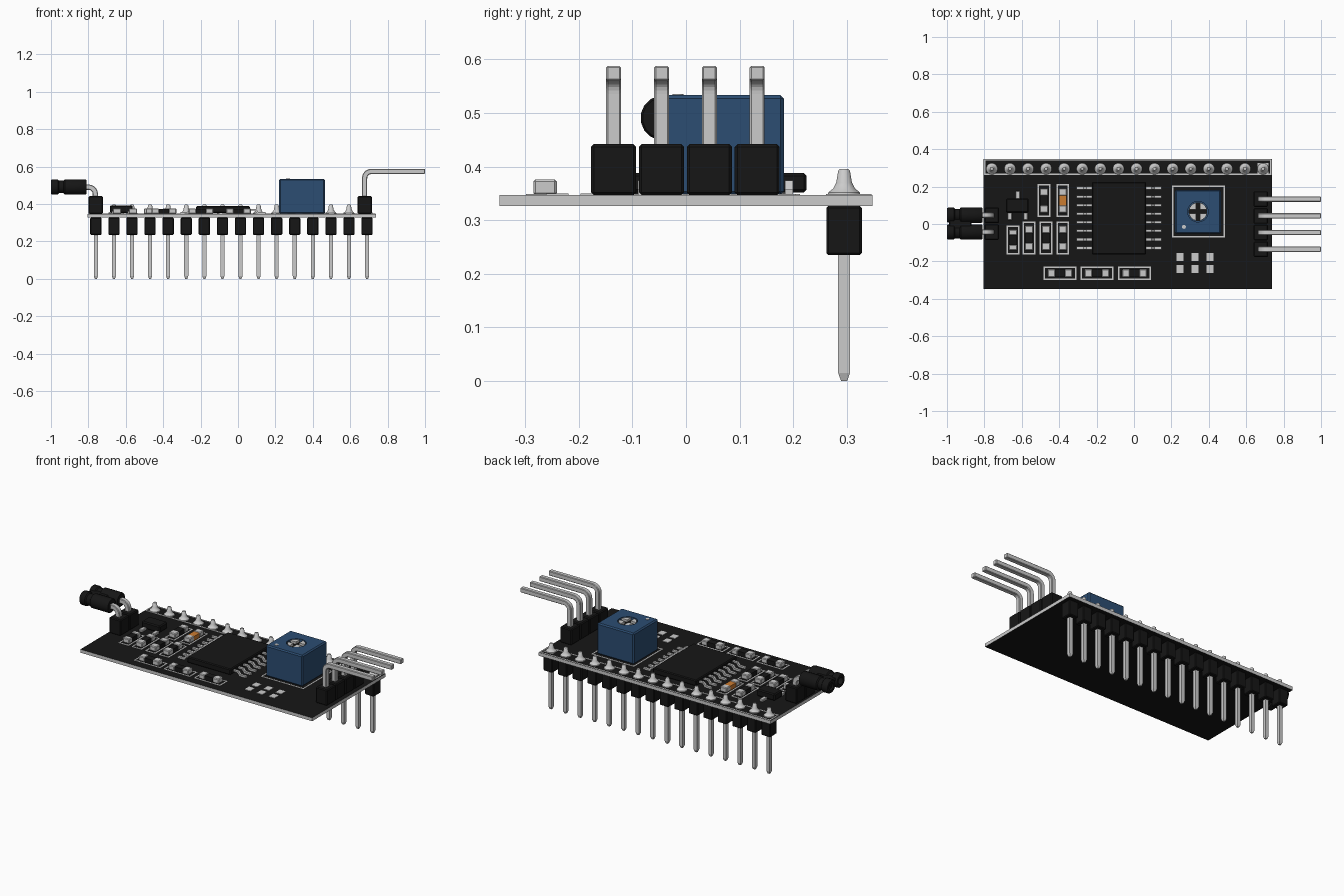
import bpy, bmesh
from math import cos, sin, pi
from mathutils import Vector, Matrix

if "Cube" in bpy.data.objects:
    bpy.data.objects.remove(bpy.data.objects["Cube"])

def mat(name, rgb):
    m = bpy.data.materials.new(name)
    m.diffuse_color = (*rgb, 1)
    m.use_nodes = True
    m.node_tree.nodes["Principled BSDF"].inputs["Base Color"].default_value = m.diffuse_color
    return m

BLACK = mat("black_plastic", (0.008, 0.008, 0.008))
BLUE = mat("blue_plastic", (0.025, 0.075, 0.17))
ORANGE = mat("orange_lens", (0.6, 0.2, 0.03))
TOP = 0.347

def finish(name, bm, m=None, bevel=0, smooth=False):
    bmesh.ops.recalc_face_normals(bm, faces=bm.faces)
    if bevel:
        bmesh.ops.bevel(bm, geom=list(bm.edges), offset=bevel, segments=1,
                        affect='EDGES', clamp_overlap=True)
    me = bpy.data.meshes.new(name)
    bm.to_mesh(me)
    bm.free()
    ob = bpy.data.objects.new(name, me)
    bpy.context.collection.objects.link(ob)
    if m:
        me.materials.append(m)
    if smooth:
        bpy.ops.object.select_all(action='DESELECT')
        ob.select_set(True)
        bpy.context.view_layer.objects.active = ob
        bpy.ops.object.shade_smooth_by_angle(angle=0.7)
    return ob

def boxes(name, specs, m=None, bevel=0):
    """specs: (x0, x1, y0, y1, z0, z1) for each box"""
    bm = bmesh.new()
    for x0, x1, y0, y1, z0, z1 in specs:
        M = Matrix.Translation(((x0+x1)/2, (y0+y1)/2, (z0+z1)/2)) @ \
            Matrix.Diagonal((x1-x0, y1-y0, z1-z0, 1))
        bmesh.ops.create_cube(bm, size=1, matrix=M)
    return finish(name, bm, m, bevel)

def lathe(name, profile, places, m=None, axis='Z', n=16):
    """profile: (radius, height) pairs, copied at each place"""
    bm = bmesh.new()
    for p in places:
        rings = []
        for r, h in profile:
            ring = []
            for i in range(n):
                a = 2*pi*(i+.5)/n
                v = (r*cos(a), r*sin(a), h) if axis == 'Z' else (h, r*cos(a), r*sin(a))
                ring.append(bm.verts.new(Vector(v) + Vector(p)))
            rings.append(ring)
        for a, b in zip(rings, rings[1:]):
            for i in range(n):
                bm.faces.new((a[i], a[(i+1) % n], b[(i+1) % n], b[i]))
        bm.faces.new(rings[0])
        bm.faces.new(rings[-1])
    return finish(name, bm, m, smooth=True)

def prisms(name, outline, ys, width, bevel=0, m=None):
    """xz outline given thickness along y at each y position"""
    bm = bmesh.new()
    for y in ys:
        f = bm.faces.new([bm.verts.new((x, y-width/2, z)) for x, z in outline])
        r = bmesh.ops.extrude_face_region(bm, geom=[f])
        bmesh.ops.translate(bm, vec=(0, width, 0),
                            verts=[v for v in r['geom'] if isinstance(v, bmesh.types.BMVert)])
    return finish(name, bm, m, bevel)

def frame(x, y, w, h, t=0.008):
    x0, x1, y0, y1 = x-w/2, x+w/2, y-h/2, y+h/2
    z = (TOP-.001, TOP+.002)
    return [(x0, x1, y0, y0+t, *z), (x0, x1, y1-t, y1, *z),
            (x0, x0+t, y0+t, y1-t, *z), (x1-t, x1, y0+t, y1-t, *z)]

# circuit board: black faces, bare grey edge
board = boxes("circuit_board", [(-.805, .737, -.348, .348, .327, TOP)])
board.data.materials.append(mat("board_edge", (.55, .55, .55)))
board.data.materials.append(BLACK)
for p in board.data.polygons:
    p.material_index = 1 if abs(p.normal.z) > .5 else 0

# bottom pin row with solder cones
xs = [-.76 + i*1.45/15 for i in range(16)]
boxes("row_housings", [(x-.03, x+.03, .262, .328, .235, .327) for x in xs], BLACK, .004)
bm = bmesh.new()
for x in xs:
    for z, h, r1, r2 in ((.0075, .015, .008, .0155), (.18, .33, .0155, .0155)):
        bmesh.ops.create_cone(bm, cap_ends=True, segments=4, radius1=r1, radius2=r2, depth=h,
            matrix=Matrix.Translation((x, .295, z)) @ Matrix.Rotation(pi/4, 4, 'Z'))
finish("row_pins", bm)
lathe("solder_cones", [(.031, TOP-.001), (.03, .352), (.021, .359), (.015, .37), (.011, .393), (.008, .396)],
      [(x, .295, 0) for x in xs])
boxes("row_square_pad", [(xs[-1]-.03, xs[-1]+.03, .265, .325, TOP-.001, TOP+.002)])

# right-angle pins
def bent(s, x, z, r, t, z_low, x_end):
    cx, cz = x+s*r, z-r
    angs = [pi/2*i/5 for i in range(6)]
    outer = [(cx-s*(r+t)*cos(a), cz+(r+t)*sin(a)) for a in angs]
    inner = [(cx-s*(r-t)*cos(a), cz+(r-t)*sin(a)) for a in reversed(angs)]
    return [(x-s*t, z_low)] + outer + [(x_end, z+t), (x_end, z-t)] + inner + [(x+s*t, z_low)]

ys4 = [-.135 + i*.0893 for i in range(4)]
prisms("side_pins", bent(1, .677, .574, .035, .014, .4, 1.0), ys4, .028, .004)
boxes("side_housings", [(.64, .716, y-.042, y+.042, TOP, .442) for y in ys4], BLACK, .005)
ys2 = [-.043, .047]
prisms("jumper_pins", bent(-1, -.763, .49, .035, .014, .4, -.9), ys2, .028, .004)
boxes("jumper_housings", [(-.798, -.722, y-.042, y+.042, TOP, .442) for y in ys2], BLACK, .005)

# jumper cap: two stepped sockets joined by a bridge
lathe("jumper_cap_sockets", [(.022, -.95), (.022, -1.0), (.037, -1.0), (.041, -.995), (.041, -.963),
      (.034, -.957), (.034, -.932), (.042, -.926), (.042, -.816), (.038, -.81)],
      [(0, y, .491) for y in ys2], BLACK, 'X')
boxes("jumper_cap_bridge", [(-.99, -.87, -.035, .04, .466, .516)], BLACK, .005)

# trimmer: recessed cross-slot screw
px, py = .342, .066
pot = boxes("trimmer_body", [(.22, .465, -.052, .183, TOP, .534)], BLUE, .007)
cut = lathe("trimmer_cutter", [(.055, .515), (.055, .56)], [(px, py, 0)], BLUE, n=24)
cut.hide_render = True
mod = pot.modifiers.new("recess", 'BOOLEAN')
mod.operation, mod.object, mod.solver = 'DIFFERENCE', cut, 'EXACT'
bpy.ops.object.select_all(action='DESELECT')
pot.select_set(True)
bpy.context.view_layer.objects.active = pot
bpy.ops.object.modifier_apply(modifier="recess")
bpy.data.objects.remove(cut)
lathe("screw_base", [(.05, .514), (.05, .519)], [(px, py, 0)], BLACK, n=24)
bm = bmesh.new()
for q in range(4):
    pts = [(.011, .011)] + [(.049*cos(a), .049*sin(a)) for a in [.23 + i*.1853 for i in range(7)]]
    R = Matrix.Translation((px, py, 0)) @ Matrix.Rotation(q*pi/2, 4, 'Z')
    f = bm.faces.new([bm.verts.new(R @ Vector((x, y, .518))) for x, y in pts])
    r = bmesh.ops.extrude_face_region(bm, geom=[f])
    bmesh.ops.translate(bm, vec=(0, 0, .015),
                        verts=[v for v in r['geom'] if isinstance(v, bmesh.types.BMVert)])
finish("screw_head", bm)
lathe("trimmer_dot", [(.011, .53), (.011, .536)], [(.267, -.015, 0)], n=12)

# main chip with gull-wing leads
boxes("chip_body", [(-.225, .064, -.163, .225, .352, .388)], BLACK, .005)
ysc = [-.128 + i*.0457 for i in range(8)]
for side, xe, s in (("left", -.22, -1), ("right", .059, 1)):
    out = [(xe+s*dx, z) for dx, z in ((0, .374), (.035, .374), (.05, .357), (.087, .357),
                                     (.087, TOP), (.043, TOP), (.03, .365), (0, .365))]
    prisms("chip_leads_" + side, out, ysc, .015)

# small transistor
boxes("transistor_body", [(-.685, -.563, .06, .136, .352, .393)], BLACK, .006)
boxes("transistor_legs", [(x-.012, x+.012, y-.022, y+.022, TOP, .362)
      for x, y in ((-.622, .154), (-.664, .043), (-.58, .043))], None, .003)

# two-terminal chips: (x, y, length, upright)
parts = [(-.481, .125, .176, 1), (-.381, .125, .176, 1), (-.647, -.085, .155, 1),
         (-.561, -.075, .176, 1), (-.47, -.075, .176, 1), (-.381, -.075, .176, 1),
         (-.396, -.263, .176, 0), (-.198, -.263, .176, 0), (.003, -.263, .176, 0)]
lines, ends, mids, lens = [], [], [], []
for i, (x, y, L, up) in enumerate(parts):
    lines += frame(x, y, .068 if up else L, L if up else .072)
    def part(a, b, w, h):
        return (x-w, x+w, y+a, y+b, TOP, h) if up else (x+a, x+b, y-w, y+w, TOP, h)
    e = L/2 - .022
    ends += [part(-e, -.026, .022, .376), part(.026, e, .022, .376)]
    (lens if i == 1 else mids).append(part(-.027, .027, .02, .373))
boxes("chip_terminals", ends, None, .004)
boxes("chip_middles", mids, BLACK)
boxes("led_lens", lens, ORANGE)

# printed outlines and bare solder pads
lines += frame(.345, .066, .284, .278) + frame(-.034, .304, 1.536, .085)
boxes("printed_outlines", lines)
boxes("solder_pads", [(x-.019, x+.019, y-.021, y+.021, TOP-.001, TOP+.003)
      for x in (.246, .326, .406) for y in (-.176, -.24)])
